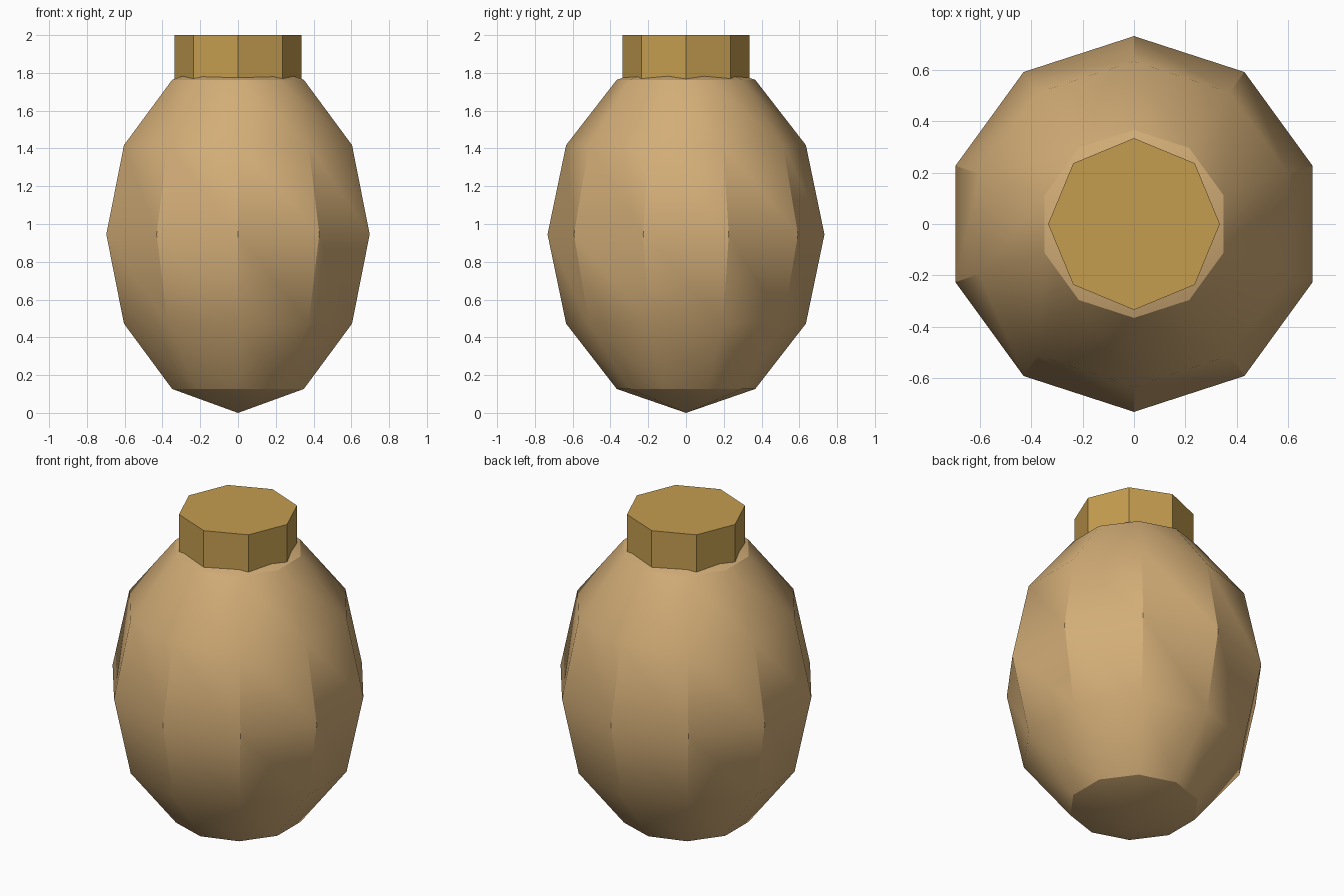
import bpy
import math

default = bpy.data.objects.get("Cube")
if default:
    bpy.data.objects.remove(default, do_unlink=True)


def make_material(name, rgb):
    mat = bpy.data.materials.new(name)
    mat.use_nodes = True
    mat.diffuse_color = (*rgb, 1)
    mat.node_tree.nodes["Principled BSDF"].inputs["Base Color"].default_value = (*rgb, 1)
    return mat


def finish(name, mat, scale=(1, 1, 1)):
    obj = bpy.context.object
    obj.name = name
    obj.scale = scale
    bpy.ops.object.transform_apply(location=False, rotation=False, scale=True)
    bpy.ops.object.shade_smooth_by_angle(angle=math.radians(30))
    obj.data.materials.append(mat)
    return obj


tan = make_material("tan body", (0.65, 0.42, 0.185))
brass = make_material("brass cap", (0.56, 0.34, 0.08))

# Egg-shaped body: a ten-sided sphere stretched upward, resting on its tip
half_height = 0.945
radius = 0.733
bpy.ops.mesh.primitive_uv_sphere_add(segments=10, ring_count=6, radius=1,
                                     location=(0, 0, half_height))
finish("body", tan, (radius, radius, half_height))

# Eight-sided cap sunk into the top of the body
top, bottom = 2.0, 1.7
bpy.ops.mesh.primitive_cylinder_add(vertices=8, radius=0.335, depth=top - bottom,
                                    location=(0, 0, (top + bottom) / 2))
finish("cap", brass)
